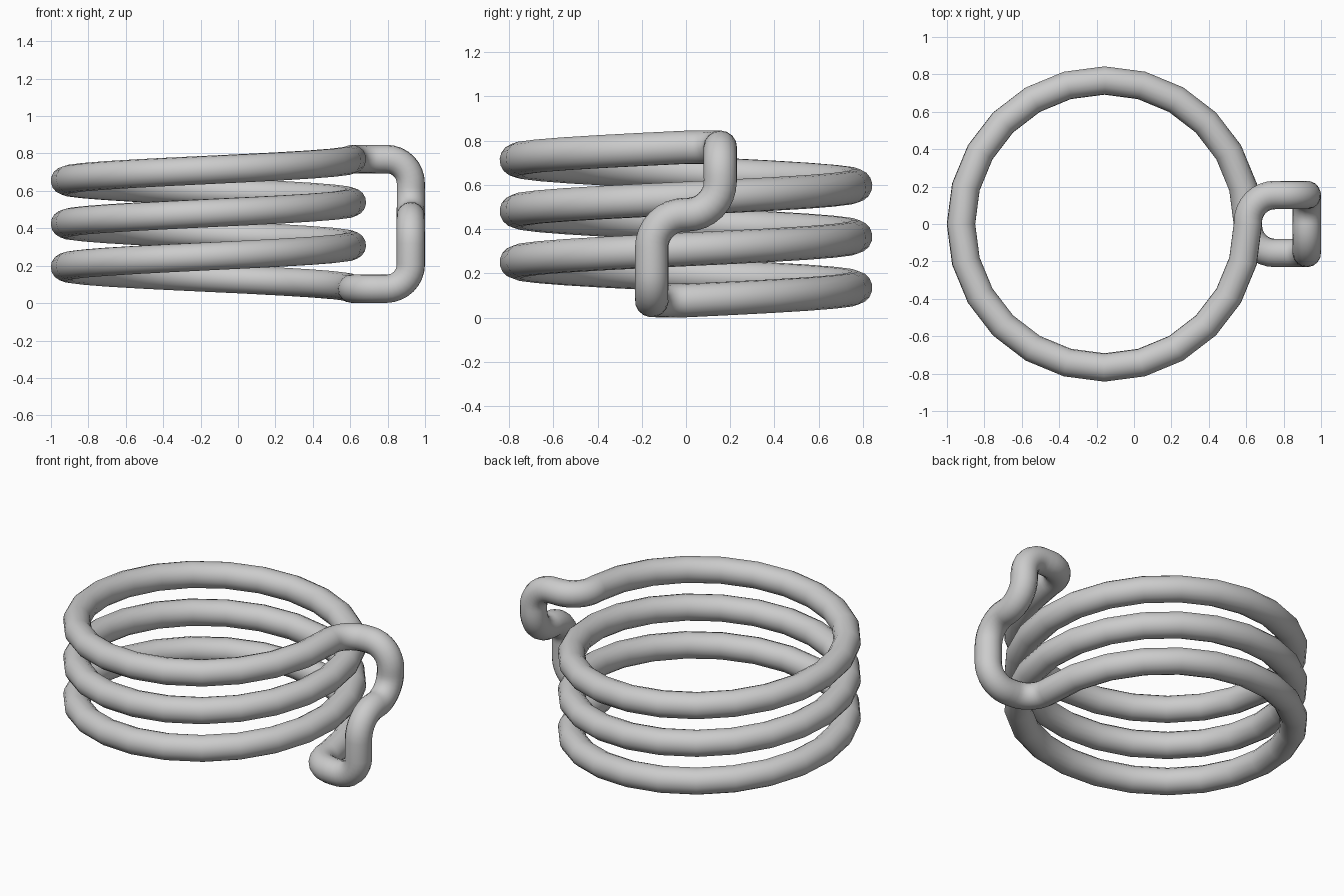
import bpy
from math import cos, sin, pi
from mathutils import Vector

if "Cube" in bpy.data.objects:
    bpy.data.objects.remove(bpy.data.objects["Cube"], do_unlink=True)

TUBE = 0.076            # wire radius
RING = 0.767            # coil radius
CENTRE_X = -0.158
TURNS, STEPS = 3, 24
LOW, HIGH, MID = 0.077, 0.77, 0.465
OUT_X, SIDE_Y = 0.924, 0.155


def fillet(prev, corner, after, radius, steps=8):
    """Points of a round right-angled bend at a corner."""
    a = (prev - corner).normalized() * radius
    b = (after - corner).normalized() * radius
    angles = [pi / 2 * i / steps for i in range(steps + 1)]
    return [corner + a * (1 - sin(t)) + b * (1 - cos(t)) for t in angles]


# Coil rising anticlockwise
count = TURNS * STEPS
path = []
for i in range(count + 1):
    t = 2 * pi * i / STEPS
    path.append(Vector((CENTRE_X + RING * cos(t), RING * sin(t),
                        LOW + (HIGH - LOW) * i / count)))

# Return loop joining the top of the coil to the bottom
inner_x = CENTRE_X + RING
corners = [path[-1],
           Vector((inner_x, SIDE_Y, HIGH)),
           Vector((OUT_X, SIDE_Y, HIGH)),
           Vector((OUT_X, SIDE_Y, MID)),
           Vector((OUT_X, -SIDE_Y, MID)),
           Vector((OUT_X, -SIDE_Y, LOW)),
           Vector((inner_x, -SIDE_Y, LOW)),
           path[0]]
radii = [0.145, 0.13, 0.15, 0.15, 0.13, 0.145]
for k, radius in enumerate(radii):
    path += fillet(corners[k], corners[k + 1], corners[k + 2], radius)

# Round wire swept along the closed path
curve = bpy.data.curves.new("coiled_wire", "CURVE")
curve.dimensions = "3D"
curve.bevel_depth = TUBE
curve.bevel_resolution = 6
spline = curve.splines.new("POLY")
spline.points.add(len(path) - 1)
for point, co in zip(spline.points, path):
    point.co = (*co, 1)
spline.use_cyclic_u = True
wire = bpy.data.objects.new("coiled_wire", curve)
bpy.context.collection.objects.link(wire)

# Plain grey metal
grey = bpy.data.materials.new("grey_metal")
grey.use_nodes = True
colour = (0.6, 0.6, 0.6, 1)
grey.diffuse_color = colour
grey.node_tree.nodes["Principled BSDF"].inputs["Base Color"].default_value = colour
curve.materials.append(grey)

# Mesh with smooth shading
bpy.ops.object.select_all(action="DESELECT")
wire.select_set(True)
bpy.context.view_layer.objects.active = wire
bpy.ops.object.convert(target="MESH")
bpy.ops.object.shade_smooth()
